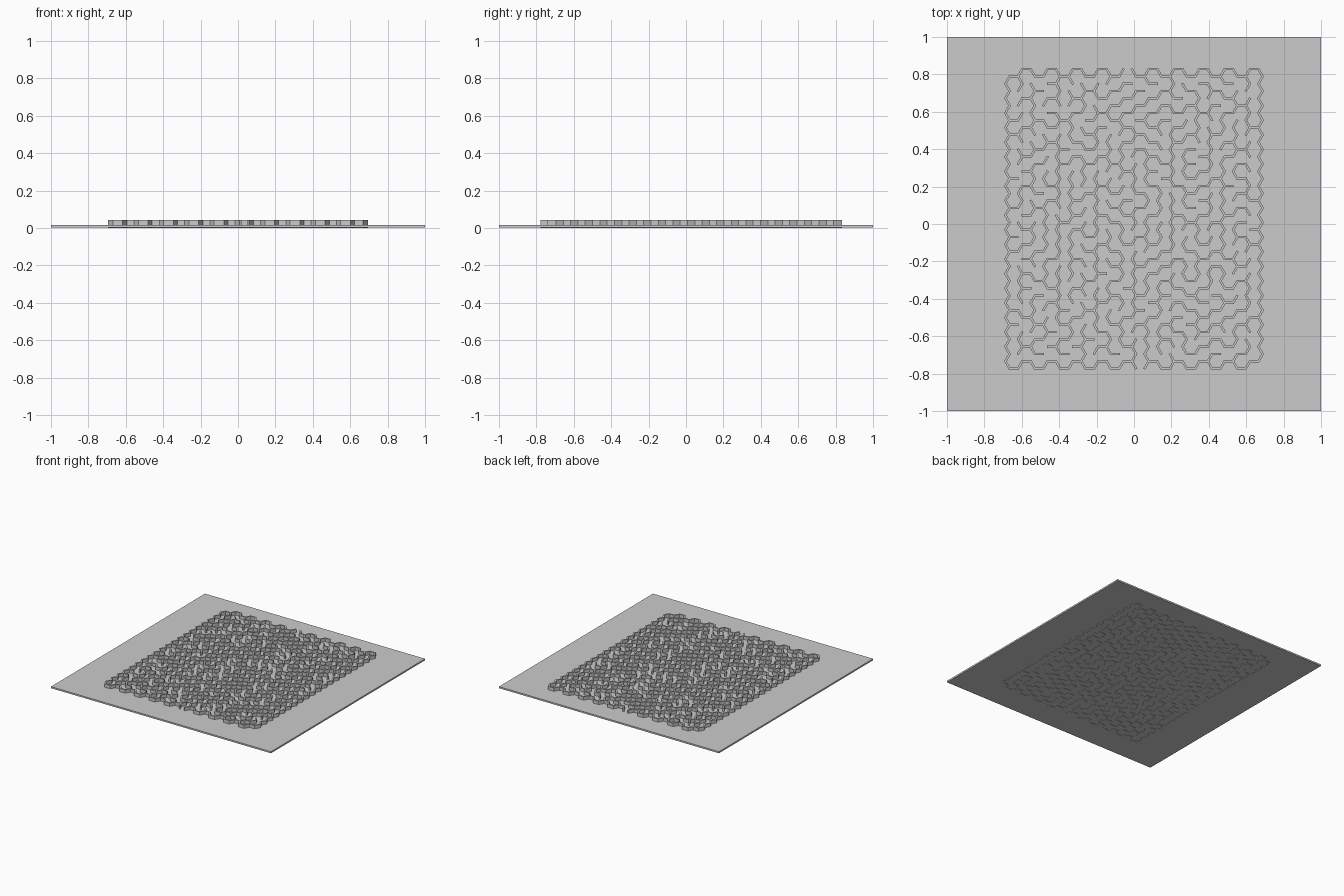
import bpy, bmesh, math, random
from mathutils import Matrix, Vector

if "Cube" in bpy.data.objects:
    bpy.data.objects.remove(bpy.data.objects["Cube"])

N = 20                       # cells per side
H = 0.0781                   # hexagon height (flat to flat)
S = H / math.sqrt(3)         # hexagon side
Y0 = -0.773 + H / 2          # centre of lowest cell
WALL = 0.012                 # wall thickness
TOP = 0.043                  # wall top
random.seed(7)


def centre(c, r):
    return Vector(((c - (N - 1) / 2) * 1.5 * S, Y0 + (r + 0.5 * (c % 2)) * H, 0))


def neighbour(c, r, k):
    # direction k points at 30 + 60k degrees
    up = c % 2
    dc, dr = [(1, up), (0, 1), (-1, up), (-1, up - 1), (0, -1), (1, up - 1)][k]
    return c + dc, r + dr


def inside(c, r):
    return 0 <= c < N and 0 <= r < N


def add_box(bm, size, matrix):
    bmesh.ops.create_cube(bm, size=1, matrix=matrix @ Matrix.Diagonal((*size, 1)))


def make_object(name, bm):
    mesh = bpy.data.meshes.new(name)
    bm.to_mesh(mesh)
    bm.free()
    obj = bpy.data.objects.new(name, mesh)
    bpy.context.collection.objects.link(obj)
    return obj


# Carve passages by a depth-first walk over all cells
start = (N // 2, 0)
visited, stack, open_edges = {start}, [start], set()
while stack:
    cell = stack[-1]
    choices = [n for n in (neighbour(*cell, k) for k in range(6))
               if inside(*n) and n not in visited]
    if choices:
        nxt = random.choice(choices)
        open_edges.add(frozenset((cell, nxt)))
        visited.add(nxt)
        stack.append(nxt)
    else:
        stack.pop()

# Entrance at the bottom and exit at the top
for cell, k in ((start, 4), ((N // 2 - 1, N - 1), 1)):
    open_edges.add(frozenset((cell, neighbour(*cell, k))))

# Walls on every edge that is not a passage
bm = bmesh.new()
done = set(open_edges)
length = S + WALL / math.sqrt(3)     # overlap fills the 120 degree corners
for c in range(N):
    for r in range(N):
        for k in range(6):
            edge = frozenset(((c, r), neighbour(c, r, k)))
            if edge in done:
                continue
            done.add(edge)
            a = math.radians(30 + 60 * k)
            mid = centre(c, r) + Vector((math.cos(a), math.sin(a), 0)) * H / 2
            mid.z = TOP / 2
            add_box(bm, (WALL, length, TOP),
                    Matrix.Translation(mid) @ Matrix.Rotation(a, 4, 'Z'))
make_object("maze_walls", bm)

# Square base plate
bm = bmesh.new()
add_box(bm, (2, 2, 0.013), Matrix.Translation((0, 0, 0.0095)))
make_object("base_plate", bm)
